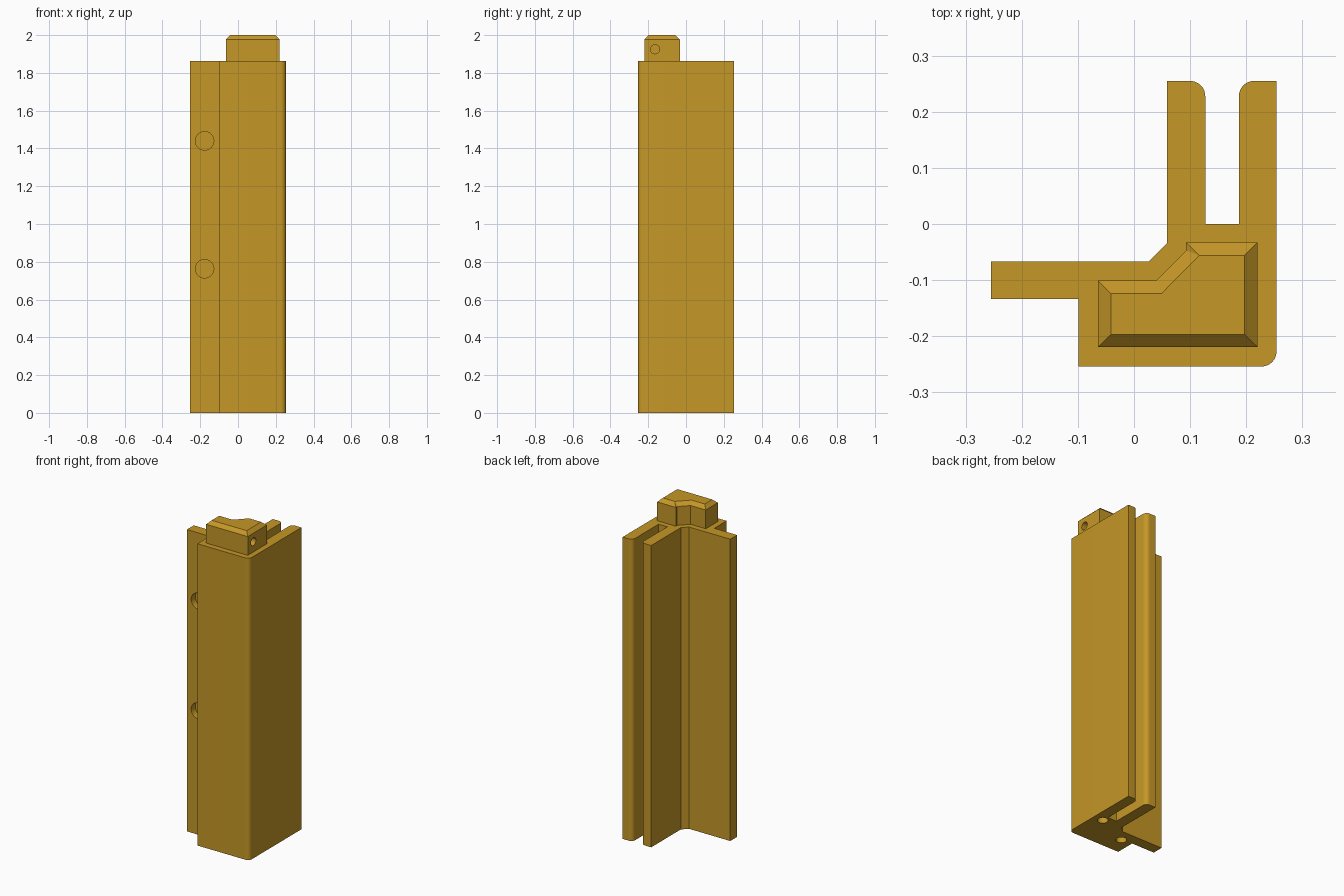
import bpy, bmesh, math
from mathutils import Vector, Matrix

if "Cube" in bpy.data.objects:
    bpy.data.objects.remove(bpy.data.objects["Cube"])

ochre = bpy.data.materials.new("ochre")
ochre.diffuse_color = (0.56, 0.31, 0.02, 1)
ochre.use_nodes = True
ochre.node_tree.nodes["Principled BSDF"].inputs["Base Color"].default_value = ochre.diffuse_color


def make_object(name, bm):
    bmesh.ops.recalc_face_normals(bm, faces=bm.faces)
    mesh = bpy.data.meshes.new(name)
    bm.to_mesh(mesh)
    bm.free()
    mesh.materials.append(ochre)
    obj = bpy.data.objects.new(name, mesh)
    bpy.context.collection.objects.link(obj)
    return obj


def loft(name, rings):
    """Closed solid through rings of equal length; doubled corners are merged."""
    bm = bmesh.new()
    loops = [[bm.verts.new(p) for p in ring] for ring in rings]
    n = len(loops[0])
    for a, b in zip(loops, loops[1:]):
        for i in range(n):
            j = (i + 1) % n
            bm.faces.new((a[i], a[j], b[j], b[i]))
    bm.faces.new(loops[0][::-1])
    bm.faces.new(loops[-1])
    bmesh.ops.remove_doubles(bm, verts=bm.verts, dist=0.0005)
    return make_object(name, bm)


def rounded(profile, steps=8):
    """Profile of (x, y, radius) right-angle corners to a list of points."""
    pts = []
    for i, (x, y, r) in enumerate(profile):
        p = Vector((x, y))
        if not r:
            pts.append(p)
            continue
        to_prev = (Vector(profile[i - 1][:2]) - p).normalized()
        to_next = (Vector(profile[(i + 1) % len(profile)][:2]) - p).normalized()
        centre = p + r * (to_prev + to_next)
        for s in range(steps + 1):
            t = s / steps * math.pi / 2
            pts.append(centre - r * (to_next * math.cos(t) + to_prev * math.sin(t)))
    return pts


def drill(obj, name, centre, direction, radius, depth):
    """Blind round hole going from centre along direction."""
    d = Vector(direction)
    bm = bmesh.new()
    place = Matrix.Translation(Vector(centre) + d * (depth - 0.02) / 2) @ \
        d.to_track_quat('Z', 'Y').to_matrix().to_4x4()
    bmesh.ops.create_cone(bm, cap_ends=True, segments=32, radius1=radius,
                          radius2=radius, depth=depth + 0.02, matrix=place)
    cutter = make_object(name, bm)
    cutter.hide_render = True
    cutter.hide_set(True)
    mod = obj.modifiers.new(name, 'BOOLEAN')
    mod.operation = 'DIFFERENCE'
    mod.solver = 'EXACT'
    mod.object = cutter


def shade(obj):
    bpy.ops.object.select_all(action='DESELECT')
    obj.select_set(True)
    bpy.context.view_layer.objects.active = obj
    for mod in list(obj.modifiers):
        bpy.ops.object.modifier_apply(modifier=mod.name)
    bpy.ops.object.shade_smooth_by_angle(angle=math.radians(30))


# Post: extruded corner section with a flange, and two fins around a slot
section = rounded([
    (-0.099, -0.254, 0), (0.254, -0.254, 0.027), (0.254, 0.255, 0),
    (0.187, 0.255, 0.027), (0.187, 0, 0), (0.127, 0, 0),
    (0.127, 0.255, 0.027), (0.059, 0.255, 0), (0.059, -0.034, 0),
    (0.026, -0.067, 0), (-0.255, -0.067, 0), (-0.255, -0.134, 0),
    (-0.099, -0.134, 0)])
post = loft("post", [[(p.x, p.y, z) for p in section] for z in (0, 1.862)])

# Screw holes in the flange, pin holes in the underside
for i, z in enumerate((0.763, 1.44)):
    drill(post, f"flange_hole_cutter_{i}", (-0.177, -0.134, z), (0, 1, 0), 0.049, 0.04)
for i, (x, y) in enumerate(((0.19, -0.043), (-0.028, -0.143))):
    drill(post, f"pin_hole_cutter_{i}", (x, y, 0), (0, 0, 1), 0.03, 0.14)
shade(post)

# Top tenon with a bevelled rim
base = [(-0.064, -0.219), (0.22, -0.219), (0.22, -0.033), (0.093, -0.033),
        (0.093, -0.047), (0.039, -0.101), (-0.064, -0.101)]
top = [(-0.041, -0.197), (0.197, -0.197), (0.197, -0.056), (0.116, -0.056),
       (0.116, -0.056), (0.049, -0.124), (-0.041, -0.124)]
tenon = loft("tenon", [[(x, y, 1.86) for x, y in base],
                       [(x, y, 1.978) for x, y in base],
                       [(x, y, 2.0) for x, y in top]])
drill(tenon, "tenon_hole_cutter", (0.22, -0.164, 1.925), (-1, 0, 0), 0.024, 0.06)
shade(tenon)

# Remove the finished cutters
for obj in list(bpy.data.objects):
    if "cutter" in obj.name:
        bpy.data.objects.remove(obj)
